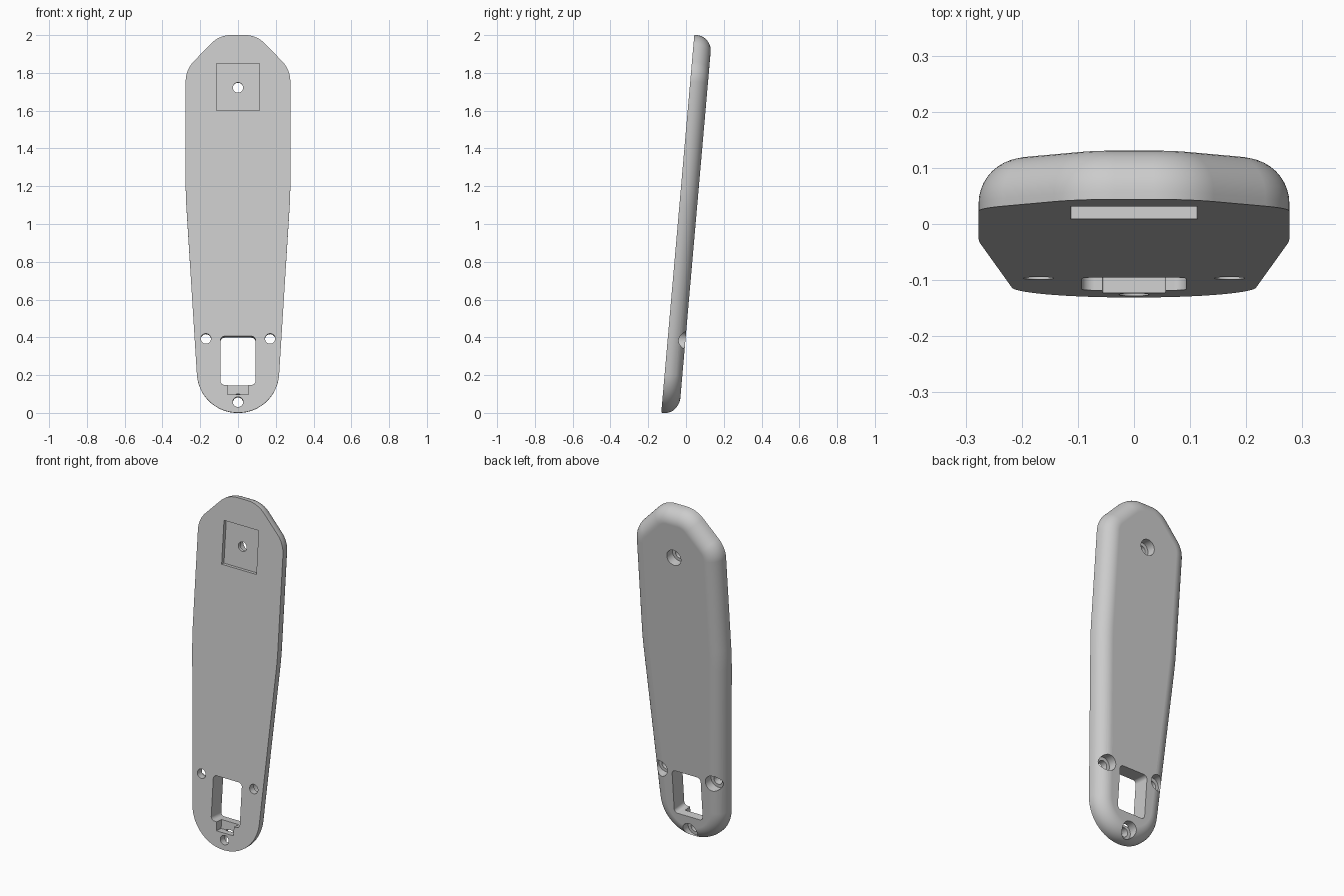
import bpy, bmesh, math
from mathutils import Vector, Matrix

cube = bpy.data.objects.get("Cube")
if cube:
    bpy.data.objects.remove(cube, do_unlink=True)

TILT = math.radians(5)
STRETCH = 1 / math.cos(TILT)      # heights are measured upright, the plate leans
THICK = 0.094
FILLET = 0.08

grey = bpy.data.materials.new("grey plastic")
grey.use_nodes = True
colour = (0.6, 0.6, 0.6, 1)
grey.diffuse_color = colour
grey.node_tree.nodes["Principled BSDF"].inputs["Base Color"].default_value = colour


def rounded_outline(corners):
    """Points and outward normals of a convex polygon with rounded corners."""
    result = []
    n = len(corners)
    for i, (x, z, r) in enumerate(corners):
        p = Vector((x, z))
        a = (p - Vector(corners[i - 1][:2])).normalized()
        b = (Vector(corners[(i + 1) % n][:2]) - p).normalized()
        n0, n1 = Vector((a.y, -a.x)), Vector((b.y, -b.x))
        turn = n0.angle(n1)
        centre = p - (n0 + n1).normalized() * (r / math.cos(turn / 2))
        steps = max(4, round(turn / math.radians(5)))
        start = math.atan2(n0.y, n0.x)
        for k in range(steps + 1):
            t = start + turn * k / steps
            nor = Vector((math.cos(t), math.sin(t)))
            result.append((centre + nor * r, nor))
    return result


def loft(name, outline, rings):
    """Solid through (depth, inset) rings of an outline, front to back."""
    bm = bmesh.new()
    loops = []
    for depth, inset in rings:
        pts = [p - nor * inset for p, nor in outline]
        loops.append([bm.verts.new((p.x, depth, p.y * STRETCH)) for p in pts])
    for a, b in zip(loops, loops[1:]):
        for i in range(len(a)):
            bm.faces.new((a[i - 1], a[i], b[i], b[i - 1]))
    bm.faces.new(loops[0])
    bm.faces.new(loops[-1])
    bmesh.ops.recalc_face_normals(bm, faces=bm.faces)
    mesh = bpy.data.meshes.new(name)
    bm.to_mesh(mesh)
    bm.free()
    obj = bpy.data.objects.new(name, mesh)
    bpy.context.collection.objects.link(obj)
    mesh.materials.append(grey)
    return obj


def circle(x, z, r, count=32):
    angles = [2 * math.pi * k / count for k in range(count)]
    normals = [Vector((math.cos(t), math.sin(t))) for t in angles]
    return [(Vector((x, z)) + nor * r, nor) for nor in normals]


def box(x0, x1, z0, z1, r):
    return rounded_outline([(x0, z0, r), (x1, z0, r), (x1, z1, r), (x0, z1, r)])


# Tapered plate with a rounded foot, clipped top corners and a filleted back
right = [(0.205, 0, 0.216), (0.277, 1.15, 2.0), (0.277, 1.816, 0.15), (0.098, 2.0, 0.15)]
left = [(-x, z, r) for x, z, r in reversed(right)]
rings = [(0, 0)]
for k in range(11):
    t = math.pi / 2 * k / 10
    rings.append((THICK - FILLET + FILLET * math.sin(t), FILLET * (1 - math.cos(t))))
plate = loft("handle_plate", rounded_outline(right + left), rings)

# Cutters: square recess, window, latch notch and counterbored screw holes
through = [(-0.1, 0), (0.2, 0)]
cutters = [
    loft("recess_cutter", box(-0.113, 0.113, 1.6, 1.85, 0.001), [(-0.1, 0), (0.022, 0)]),
    loft("window_cutter", box(-0.093, 0.093, 0.147, 0.405, 0.022), through),
    loft("notch_cutter", box(-0.056, 0.056, 0.096, 0.17, 0.003), [(-0.1, 0), (0.046, 0)]),
]
for x, z in ((0, 1.723), (-0.17, 0.392), (0.17, 0.392), (0, 0.057)):
    cutters.append(loft("hole_cutter", circle(x, z, 0.027), through))
    cutters.append(loft("counterbore_cutter", circle(x, z, 0.046), [(0.041, 0), (0.2, 0)]))

bpy.ops.object.select_all(action='DESELECT')
bpy.context.view_layer.objects.active = plate
plate.select_set(True)
for cutter in cutters:
    cutter.hide_render = True
    mod = plate.modifiers.new("cut", 'BOOLEAN')
    mod.operation = 'DIFFERENCE'
    mod.solver = 'EXACT'
    mod.object = cutter
    bpy.ops.object.modifier_apply(modifier=mod.name)
    bpy.data.objects.remove(cutter, do_unlink=True)

# Lean the plate back and smooth the curved sides
plate.data.transform(Matrix.Translation((0, -0.131, 0.001)) @ Matrix.Rotation(-TILT, 4, 'X'))
bpy.ops.object.shade_smooth_by_angle(angle=math.radians(30))
weighted = plate.modifiers.new("even_shading", 'WEIGHTED_NORMAL')
weighted.keep_sharp = True
